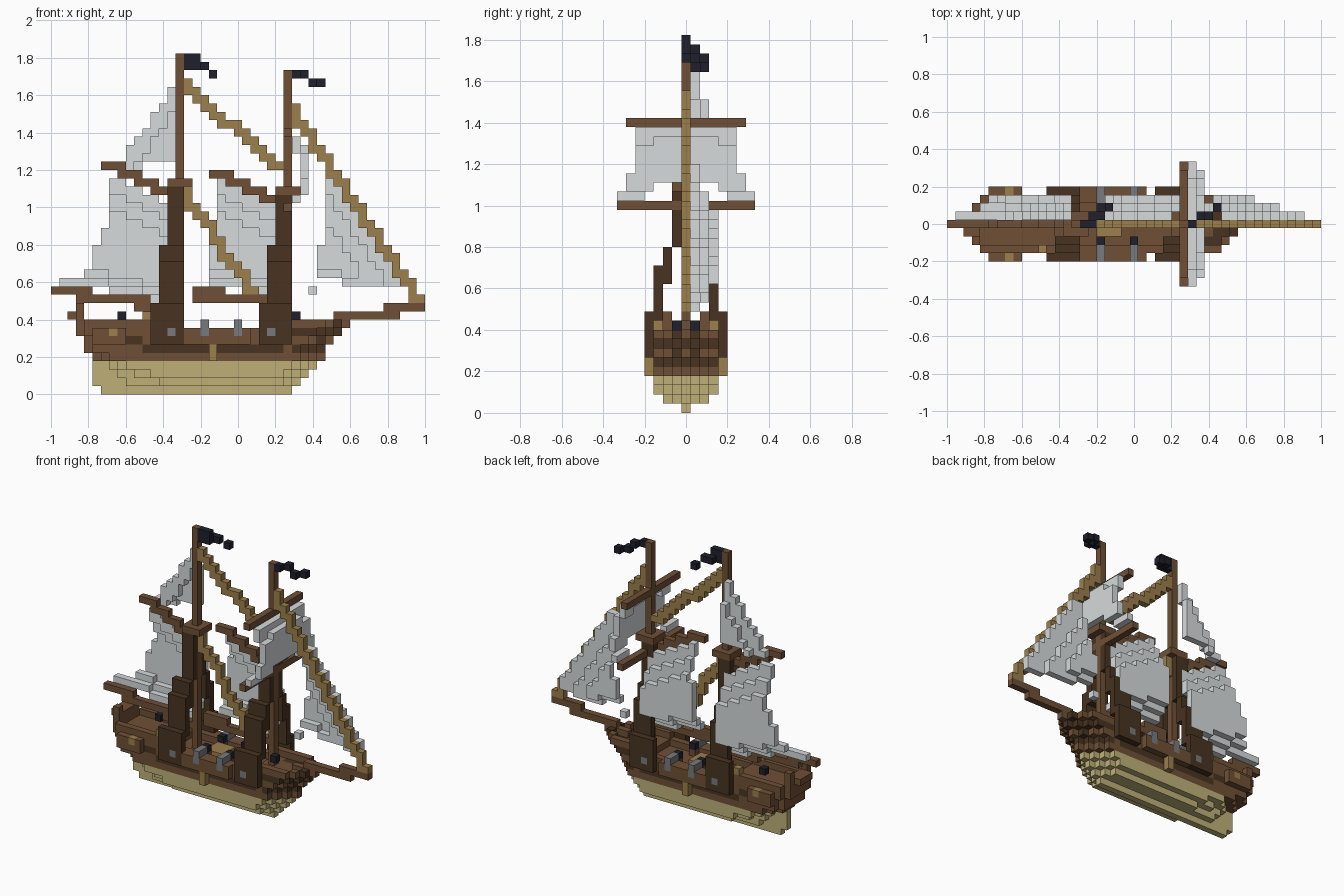
import bpy, bmesh
from mathutils import Vector

if "Cube" in bpy.data.objects:
    bpy.data.objects.remove(bpy.data.objects["Cube"])

V = 2 / 45            # block size; x index 0..44, y index -7..7, z index 0..40
cells = {}            # block -> part name
colour_of = {}        # part name -> material name


def lin(h):
    out = []
    for n in (0, 2, 4):
        c = int(h[n:n + 2], 16) / 255
        out.append(c / 12.92 if c < 0.04 else ((c + 0.055) / 1.055) ** 2.4)
    return (*out, 1)


PALETTE = dict(wood="705035", dark_wood="483321", rope="9c7f4c", keel_tan="bfb079",
               canvas="d6dbdc", iron="777a7d", navy="1f202b")
mats = {}
for name, code in PALETTE.items():
    m = bpy.data.materials.new(name)
    m.use_nodes = True
    m.diffuse_color = lin(code)
    bsdf = next(n for n in m.node_tree.nodes if n.type == "BSDF_PRINCIPLED")
    bsdf.inputs["Base Color"].default_value = lin(code)
    bsdf.inputs["Roughness"].default_value = 0.9
    mats[name] = m


def put(part, colour, i, j, k):
    colour_of[part] = colour
    cells[(i, j, k)] = part


def box(part, colour, xs, ys, zs):
    for i in range(xs[0], xs[1] + 1):
        for j in range(ys[0], ys[1] + 1):
            for k in range(zs[0], zs[1] + 1):
                put(part, colour, i, j, k)


def both(part, colour, xs, y0, y1, zs):
    box(part, colour, xs, (y0, y1), zs)
    box(part, colour, xs, (-y1, -y0), zs)


def slope(part, colour, i0, k0, i1, k1):
    """Stepped spar or rope in the centre plane."""
    for i in range(i0, i1 + 1):
        a = round(k0 + (k1 - k0) * (i - i0) / (i1 - i0))
        b = round(k0 + (k1 - k0) * (min(i + 1, i1) - i0) / (i1 - i0))
        box(part, colour, (i, i), (0, 0), (min(a, b), max(a, b)))


def gaff(part, i0, i1, k0):
    for n in range(5):
        box(part, "wood", (i0 + 2 * n, min(i0 + 2 * n + 2, i1)), (0, 0), (k0 - n, k0 - n))


def sail(part, left, right, bottom, top, rows, bulge):
    """Billowing sheet; bulge gets the distances to bottom, top and right edges."""
    for k in range(rows[0], rows[1] + 1):
        for i in range(round(left(k)), round(right(k)) + 1):
            if bottom(i) <= k <= top(i):
                d = bulge(k - bottom(i), top(i) - k, right(k) - i)
                put(part, "canvas", i, 1 + int(max(0, min(2, d))), k)


# Lower hull: fine run aft to a thin sternpost
box("keel", "keel_tan", (6, 28), (0, 0), (0, 0))
for k, half, run in ((1, 2, 4), (2, 3, 2.3), (3, 3, 1.3)):
    for i in range(5, 29 + k):
        w = int(min(half, 28 + k - i, (i - 5) / run))
        box("lower_hull", "keel_tan", (i, i), (-w, w), (k, k))

# Upper hull with decks and rails
STERN = {4: 5, 5: 4, 6: 4, 7: 3, 8: 3}
BOW = {4: 32, 5: 32, 6: 33, 7: 34, 8: 35}
for k in range(4, 9):
    for i in range(STERN[k], BOW[k] + 1):
        w = max(0, min(3, BOW[k] - i, i - STERN[k] + (1 if k == 4 else 2)))
        raised = i <= 12 or i >= 27
        if k == 8 and not raised:
            continue
        for j in range(-w, w + 1):
            rail = abs(j) == w or i in (STERN[k], BOW[k])
            if k == 8 and not rail or k == 7 and not raised and not rail:
                continue
            wale = k == 5 and abs(j) == w and (11 <= i <= 18 or 20 <= i <= 27)
            prow = i >= 29 and abs(j) >= w - 1 and (k in (5, 7) or abs(j) == 1 and k > 5)
            port = k == 6 and abs(j) == w and i in (9, 10)
            if wale or prow or port:
                put("hull_wales", "dark_wood", i, j, k)
            else:
                put("upper_hull", "wood", i, j, k)

# Stern, galleries, side blocks and steps
box("stern_rail", "wood", (3, 3), (-2, 2), (9, 9))
box("stern_rail", "wood", (2, 2), (-1, 1), (9, 9))
both("stern_rail", "wood", (3, 3), 2, 2, (9, 10))
both("quarter_gallery", "wood", (5, 8), 4, 4, (6, 7))
both("gallery_lamp", "rope", (7, 7), 4, 4, (7, 7))
both("quarterdeck_post", "rope", (11, 11), 3, 3, (9, 9))
both("side_bulwark", "wood", (16, 23), 4, 4, (6, 7))
both("side_steps", "rope", (19, 19), 4, 4, (4, 5))
box("hatch", "rope", (18, 20), (-1, 1), (7, 7))
box("deck_gear", "navy", (8, 8), (1, 1), (9, 9))
box("deck_gear", "navy", (29, 29), (-1, -1), (9, 9))
slope("bowsprit", "wood", 32, 8, 36, 9)
box("bowsprit", "wood", (36, 41), (0, 0), (9, 9))
box("bowsprit", "wood", (40, 44), (0, 0), (10, 10))

# Masts, tops and shrouds
for name, mi, top, plat in (("main", 15, 40, 25), ("fore", 28, 38, 24)):
    a = mi - 3
    sh = name + "_shrouds"
    both(sh, "dark_wood", (a, mi), 4, 4, (6, 10))
    both(sh, "dark_wood", (a + 1, mi), 3, 3, (10, 15))
    both(sh, "dark_wood", (a + 1, mi), 2, 2, (14, 17))
    both(sh, "dark_wood", (a + 2, mi), 1, 1, (18, plat - 1))
    box(name + "_mast", "wood", (mi, mi), (0, 0), (6, top))
    box(name + "_top", "wood", (mi - 1, mi + 1), (-1, 1), (plat, plat))

# Cannons
for i in (14, 18, 22, 26):
    both("cannons", "iron", (i, i), 4, 4, (7, 7))
    if i in (18, 22):
        both("cannons", "iron", (i, i), 3, 4, (8, 8))
        both("cannon_carriages", "wood", (i, i), 2, 2, (7, 7))
        both("cannon_breeches", "navy", (i, i), 2, 2, (8, 8))


# Sails
def gaff_sail_bulge(low, high, side):
    return min(low, high / 2)


sail("mizzen_course", lambda k: 7 - max(0, 21 - k) * 0.4 - (3 if k < 14 else 0) * 0.9,
     lambda k: 14, lambda i: 13 if i < 7 else 12 if i < 11 else 11,
     lambda i: 25 - max(0, i - 8) * 0.5, (11, 25), gaff_sail_bulge)
sail("main_course", lambda k: 20 if k > 20 else 19, lambda k: 27,
     lambda i: 13 if i < 23 else 12, lambda i: 25 - max(0, i - 20) * 0.5, (12, 25),
     gaff_sail_bulge)
sail("aft_topsail", lambda k: 14 - (36 - k) * 0.66, lambda k: 14 if k > 27 else 10,
     lambda i: 27, lambda i: 36 - (14 - i) * 1.4, (27, 36),
     lambda low, high, side: min(1, high / 3))
sail("jib", lambda k: 33 if k > 17 else 32, lambda k: 28.6 + (34 - k) / 1.53,
     lambda i: 14 if i < 35 else 13, lambda i: 26 - max(0, i - 34) * 1.4, (13, 26),
     lambda low, high, side: min(low + 1, side / 2.5))
put("jib", "canvas", 31, 2, 12)
for k in range(23, 31):
    reach = 7 if k == 23 else 6 if k < 26 else 5
    inner = 5 if k == 23 else 4 if k == 24 else 0
    for j in range(-reach, reach + 1):
        if abs(j) >= inner:
            deep = k in range(24, 30) and abs(j) < (4 if k > 28 else 7)
            put("square_topsail", "canvas", 30 if deep else 29, j, k)

# Yards, gaffs and booms
box("upper_yard", "wood", (28, 28), (-6, 6), (31, 31))
box("lower_yard", "wood", (28, 28), (-7, 7), (22, 22))
gaff("mizzen_gaff", 6, 14, 27)
gaff("main_gaff", 19, 27, 26)
box("mizzen_boom", "wood", (0, 4), (0, 0), (12, 12))
box("mizzen_boom", "wood", (3, 11), (0, 0), (11, 11))
box("mizzen_boom", "wood", (10, 14), (0, 0), (10, 10))
box("main_boom", "wood", (17, 20), (0, 0), (12, 12))
box("main_boom", "wood", (17, 27), (0, 0), (11, 11))

# Stays
slope("upper_stay", "rope", 16, 37, 27, 27)
slope("lower_stay", "rope", 16, 24, 24, 12)
slope("forestay", "rope", 29, 34, 44, 11)

# Pennants
box("main_pennant", "navy", (16, 17), (0, 0), (39, 40))
for i, j, k in ((17, 1, 39), (18, 1, 39), (19, 2, 38)):
    put("main_pennant", "navy", i, j, k)
for i, j, k in ((29, 0, 38), (30, 1, 38), (31, 1, 37), (32, 2, 37)):
    put("fore_pennant", "navy", i, j, k)

# Turn the blocks of each part into a mesh of exposed faces
AXES = [Vector((1, 0, 0)), Vector((0, 1, 0)), Vector((0, 0, 1))]
for part in sorted(set(cells.values())):
    bm = bmesh.new()
    for (i, j, k), owner in cells.items():
        if owner != part:
            continue
        centre = Vector((i - 22, j, k + 0.5))
        for a in range(3):
            for s in (-1, 1):
                n = AXES[a] * s
                if (i + int(n.x), j + int(n.y), k + int(n.z)) in cells:
                    continue
                u, w = AXES[(a + 1) % 3] * s, AXES[(a + 2) % 3]
                bm.faces.new([bm.verts.new((centre + (n + u * p + w * q) / 2) * V)
                              for p, q in ((-1, -1), (1, -1), (1, 1), (-1, 1))])
    bmesh.ops.remove_doubles(bm, verts=bm.verts, dist=V / 100)
    mesh = bpy.data.meshes.new(part)
    bm.to_mesh(mesh)
    bm.free()
    mesh.materials.append(mats[colour_of[part]])
    bpy.context.collection.objects.link(bpy.data.objects.new(part, mesh))
